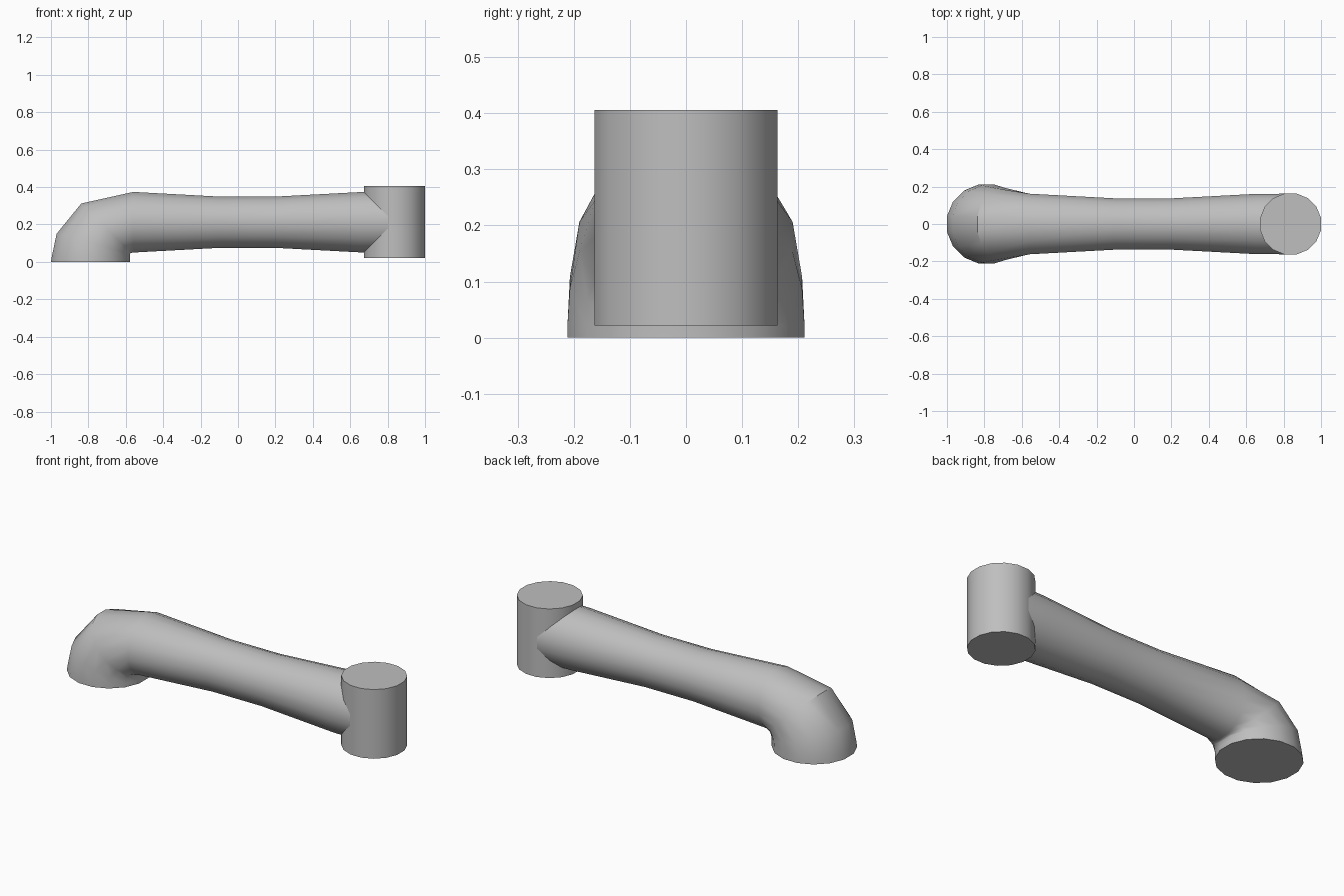
import bpy, bmesh, math
from mathutils import Vector

if "Cube" in bpy.data.objects:
    bpy.data.objects.remove(bpy.data.objects["Cube"], do_unlink=True)

SIDES = 16
AXIS_Z = 0.212          # height of the arm's centre line

grey = bpy.data.materials.new("plain_grey")
grey.use_nodes = True
grey.diffuse_color = (0.52, 0.52, 0.52, 1)
grey.node_tree.nodes["Principled BSDF"].inputs["Base Color"].default_value = grey.diffuse_color


def loft(name, rings):
    """Skin rings given as (outer x, outer z, inner x, inner z, half width)."""
    bm = bmesh.new()
    loops = []
    for ox, oz, ix, iz, width in rings:
        outer, inner = Vector((ox, 0, oz)), Vector((ix, 0, iz))
        centre, reach = (outer + inner) / 2, (outer - inner) / 2
        side = Vector((0, width, 0))
        grow = 1 / math.cos(math.pi / SIDES)   # flats touch the given extents
        angles = [(i + 0.5) * math.tau / SIDES for i in range(SIDES)]
        loops.append([bm.verts.new(centre + (reach * math.cos(a) + side * math.sin(a)) * grow)
                      for a in angles])
    for a, b in zip(loops, loops[1:]):
        for i in range(SIDES):
            j = (i + 1) % SIDES
            bm.faces.new((a[i], a[j], b[j], b[i]))
    bm.faces.new(loops[0])
    bm.faces.new(loops[-1])
    bmesh.ops.recalc_face_normals(bm, faces=bm.faces[:])
    mesh = bpy.data.meshes.new(name)
    bm.to_mesh(mesh)
    bm.free()
    mesh.materials.append(grey)
    obj = bpy.data.objects.new(name, mesh)
    bpy.context.collection.objects.link(obj)
    bpy.ops.object.select_all(action='DESELECT')
    obj.select_set(True)
    bpy.context.view_layer.objects.active = obj
    bpy.ops.object.shade_smooth_by_angle(angle=math.radians(32))
    return obj


def upright(x, radius):
    return (x, AXIS_Z + radius, x, AXIS_Z - radius, radius)


# Elbow turning up from the round base, running on into the waisted arm
elbow = [
    (-1.0, 0.0, -0.578, 0.0, 0.211),
    (-0.995, 0.03, -0.578, 0.022, 0.211),
    (-0.97, 0.15, -0.577, 0.044, 0.207),
    (-0.838, 0.312, -0.572, 0.048, 0.19),
]
arm = [upright(x, r) for x, r in
       ((-0.56, 0.162), (-0.1, 0.137), (0.2, 0.137), (0.65, 0.161), (0.82, 0.162))]
loft("elbow_and_arm", elbow + arm)

# Upright joint cylinder at the far end
loft("joint_cylinder", [(1.0, z, 0.674, z, 0.163) for z in (0.022, 0.406)])
